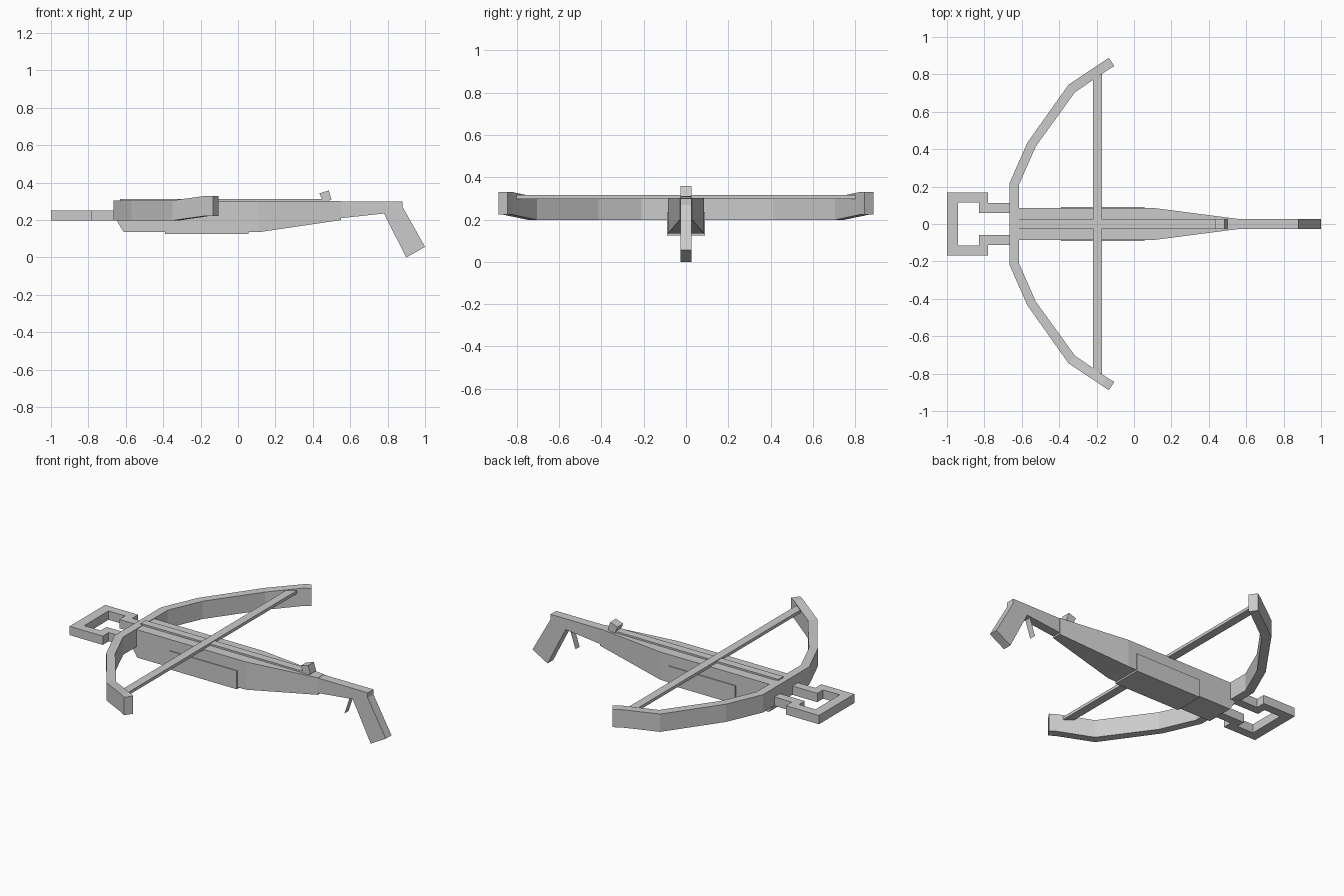
import bpy, bmesh

if "Cube" in bpy.data.objects:
    bpy.data.objects.remove(bpy.data.objects["Cube"])


def finish(name, bm):
    bmesh.ops.recalc_face_normals(bm, faces=bm.faces)
    mesh = bpy.data.meshes.new(name)
    bm.to_mesh(mesh)
    bm.free()
    obj = bpy.data.objects.new(name, mesh)
    bpy.context.collection.objects.link(obj)
    return obj


def loft(name, rings):
    """Skin a list of equal-length rings and cap both ends."""
    bm = bmesh.new()
    vr = [[bm.verts.new(p) for p in r] for r in rings]
    n = len(vr[0])
    for a, b in zip(vr, vr[1:]):
        for i in range(n):
            j = (i + 1) % n
            bm.faces.new((a[i], a[j], b[j], b[i]))
    bm.faces.new(vr[0])
    bm.faces.new(vr[-1])
    return finish(name, bm)


def side_plate(name, profile, half):
    """Extrude an x-z profile across y."""
    return loft(name, [[(x, y, z) for x, z in profile] for y in (-half, half)])


def box(name, x0, x1, half, z0, z1):
    return side_plate(name, [(x0, z0), (x1, z0), (x1, z1), (x0, z1)], half)


# Main body, tapering to the rear: x, half width, bottom, top
sections = [(-0.645, 0.085, 0.19, 0.302), (-0.61, 0.085, 0.135, 0.302),
            (0.11, 0.085, 0.135, 0.302), (0.55, 0.028, 0.20, 0.302)]
loft("body", [[(x, -w, b), (x, w, b), (x, w, t), (x, -w, t)]
              for x, w, b, t in sections])

# Rear stock with angled grip
side_plate("stock_grip", [(0.5, 0.30), (0.5, 0.205), (0.55, 0.21), (0.78, 0.235),
                          (0.90, 0.0), (1.0, 0.057), (0.88, 0.27), (0.88, 0.30)], 0.027)

# Side panels, bolt rail, rear sight
box("side_panel", -0.39, 0.055, 0.091, 0.125, 0.235)
box("bolt_rail", -0.63, 0.49, 0.024, 0.29, 0.312)
side_plate("rear_sight", [(0.455, 0.30), (0.50, 0.31), (0.485, 0.358), (0.435, 0.343)], 0.027)

# Thin trigger blade
bm = bmesh.new()
bm.faces.new([bm.verts.new(p) for p in ((0.755, -0.02, 0.235), (0.755, 0.02, 0.235),
                                        (0.72, 0.02, 0.13), (0.72, -0.02, 0.13))])
finish("trigger", bm)

# Bow limbs: outer x, outer y, inner x, inner y, lift
limb = [(-0.665, 0.22, -0.615, 0.21, 0), (-0.57, 0.435, -0.525, 0.415, 0),
        (-0.35, 0.745, -0.315, 0.705, 0), (-0.17, 0.865, -0.145, 0.82, 0.025),
        (-0.135, 0.888, -0.105, 0.845, 0.025)]
path = [(a, -b, c, -d, h) for a, b, c, d, h in reversed(limb)] + limb
loft("bow", [[(a, b, 0.198 + h), (c, d, 0.198 + h), (c, d, 0.305 + h), (a, b, 0.305 + h)]
             for a, b, c, d, h in path])

# Bow string
box("string", -0.22, -0.17, 0.82, 0.298, 0.316)

# Foot stirrup at the nose, a bent bar of square section
half = [(-1.0, 0.168, -0.94, 0.115), (-0.78, 0.168, -0.83, 0.115),
        (-0.78, 0.112, -0.83, 0.06), (-0.64, 0.112, -0.64, 0.06)]
bar = [(a, -b, c, -d) for a, b, c, d in reversed(half)] + half
loft("stirrup", [[(a, b, 0.197), (c, d, 0.197), (c, d, 0.25), (a, b, 0.25)]
                 for a, b, c, d in bar])
